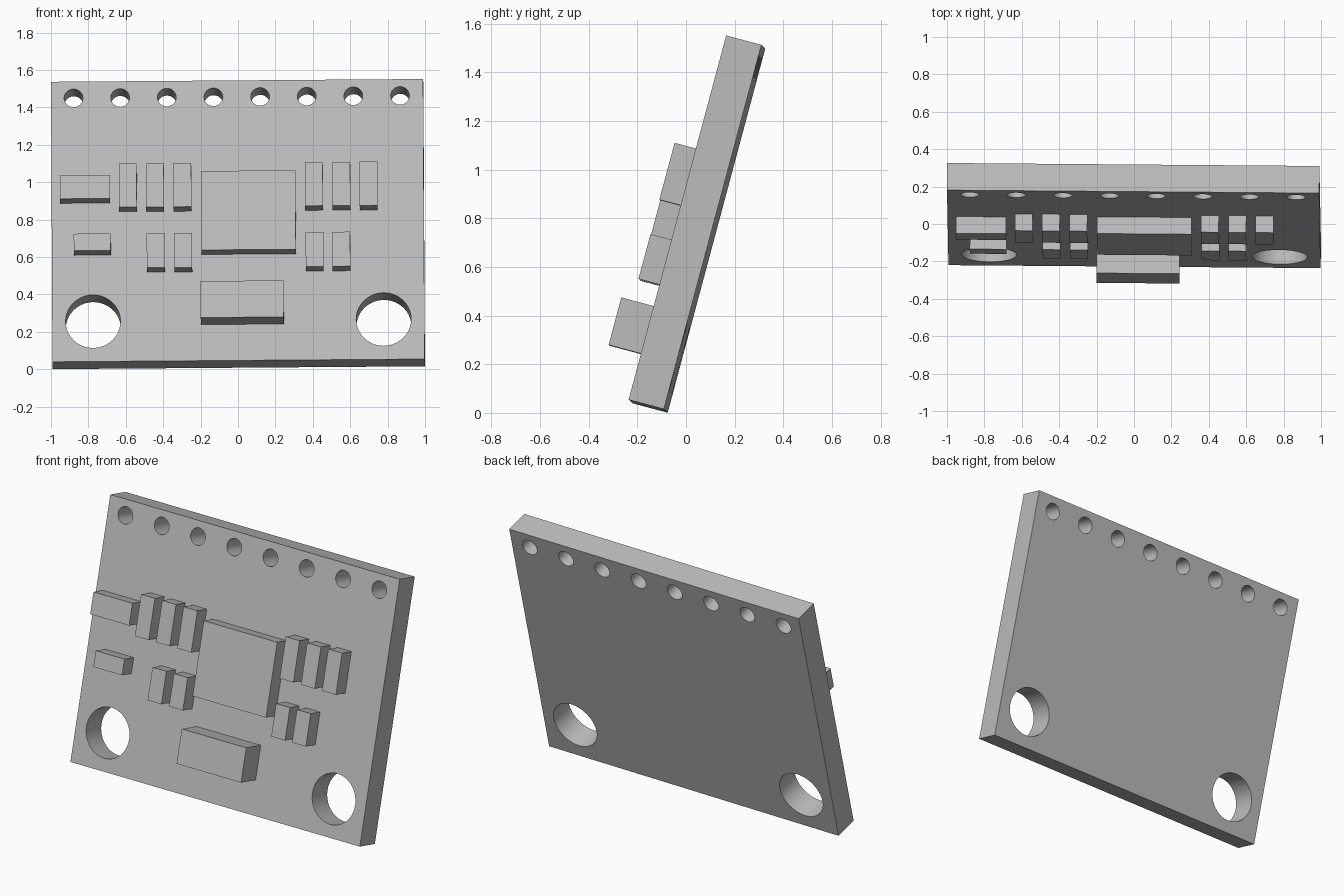
import bpy
import bmesh
from math import radians
from mathutils import Matrix, Vector

cube = bpy.data.objects.get("Cube")
if cube:
    bpy.data.objects.remove(cube, do_unlink=True)

grey = bpy.data.materials.new("plain grey")
grey.use_nodes = True
COLOUR = (0.5, 0.5, 0.5, 1)
grey.diffuse_color = COLOUR
grey.node_tree.nodes["Principled BSDF"].inputs["Base Color"].default_value = COLOUR

# Leaning board frame: local x across, y up the face, z out of the face
across = Vector((1, -0.008, 0.0075)).normalized()
out = across.cross(Vector((-0.0055, 0.2588, 0.966))).normalized()
up = out.cross(across)
FRAME = Matrix((across, up, out)).transposed().to_4x4()
FRAME.translation = (0.003, -0.228, 0.047)

WIDTH, HEIGHT, THICK = 1.99, 1.55, 0.15


def make_object(name, bm):
    mesh = bpy.data.meshes.new(name)
    bm.to_mesh(mesh)
    bm.free()
    mesh.materials.append(grey)
    obj = bpy.data.objects.new(name, mesh)
    obj.matrix_world = FRAME
    bpy.context.collection.objects.link(obj)
    return obj


def box(name, x0, x1, y0, y1, z0, z1):
    bm = bmesh.new()
    size = Matrix.Diagonal((x1 - x0, y1 - y0, z1 - z0, 1))
    middle = Matrix.Translation(((x0 + x1) / 2, (y0 + y1) / 2, (z0 + z1) / 2))
    bmesh.ops.create_cube(bm, size=1, matrix=middle @ size)
    return make_object(name, bm)


# Board with a row of pin holes and two mounting holes
board = box("board", -WIDTH / 2, WIDTH / 2, 0, HEIGHT, -THICK, 0)
holes = [(-0.875 + 0.2494 * i, 1.459, 0.05) for i in range(8)]
holes += [(side * 0.777, 0.222, 0.147) for side in (-1, 1)]
bm = bmesh.new()
for x, y, radius in holes:
    bmesh.ops.create_cone(bm, cap_ends=True, segments=40, radius1=radius,
                          radius2=radius, depth=THICK * 2,
                          matrix=Matrix.Translation((x, y, -THICK / 2)))
cutter = make_object("hole_cutter", bm)
cutter.hide_render = True
cut = board.modifiers.new("holes", "BOOLEAN")
cut.object = cutter
cut.solver = "EXACT"

bpy.context.view_layer.objects.active = board
board.select_set(True)
bpy.ops.object.modifier_apply(modifier=cut.name)
bpy.data.objects.remove(cutter, do_unlink=True)
bpy.ops.object.shade_smooth_by_angle(angle=radians(30))

# Upright components in two rows: left edges, bottom, top
CHIP = 0.093
for row, lefts, y0, y1 in (
        ("upper", (-0.634, -0.489, -0.342, 0.361, 0.508, 0.653), 0.828, 1.07),
        ("lower", (-0.487, -0.34, 0.363, 0.506), 0.492, 0.683)):
    for i, x in enumerate(lefts):
        box(f"{row}_component_{i + 1}", x, x + 0.095, y0, y1, 0, CHIP)

# Sideways components, main chip and connector block
box("wide_component", -0.95, -0.682, 0.877, 1.006, 0, CHIP)
box("small_component", -0.877, -0.68, 0.589, 0.683, 0, CHIP)
box("main_chip", -0.195, 0.31, 0.588, 1.025, 0, CHIP)
box("connector_block", -0.2, 0.243, 0.2, 0.402, 0, 0.145)
